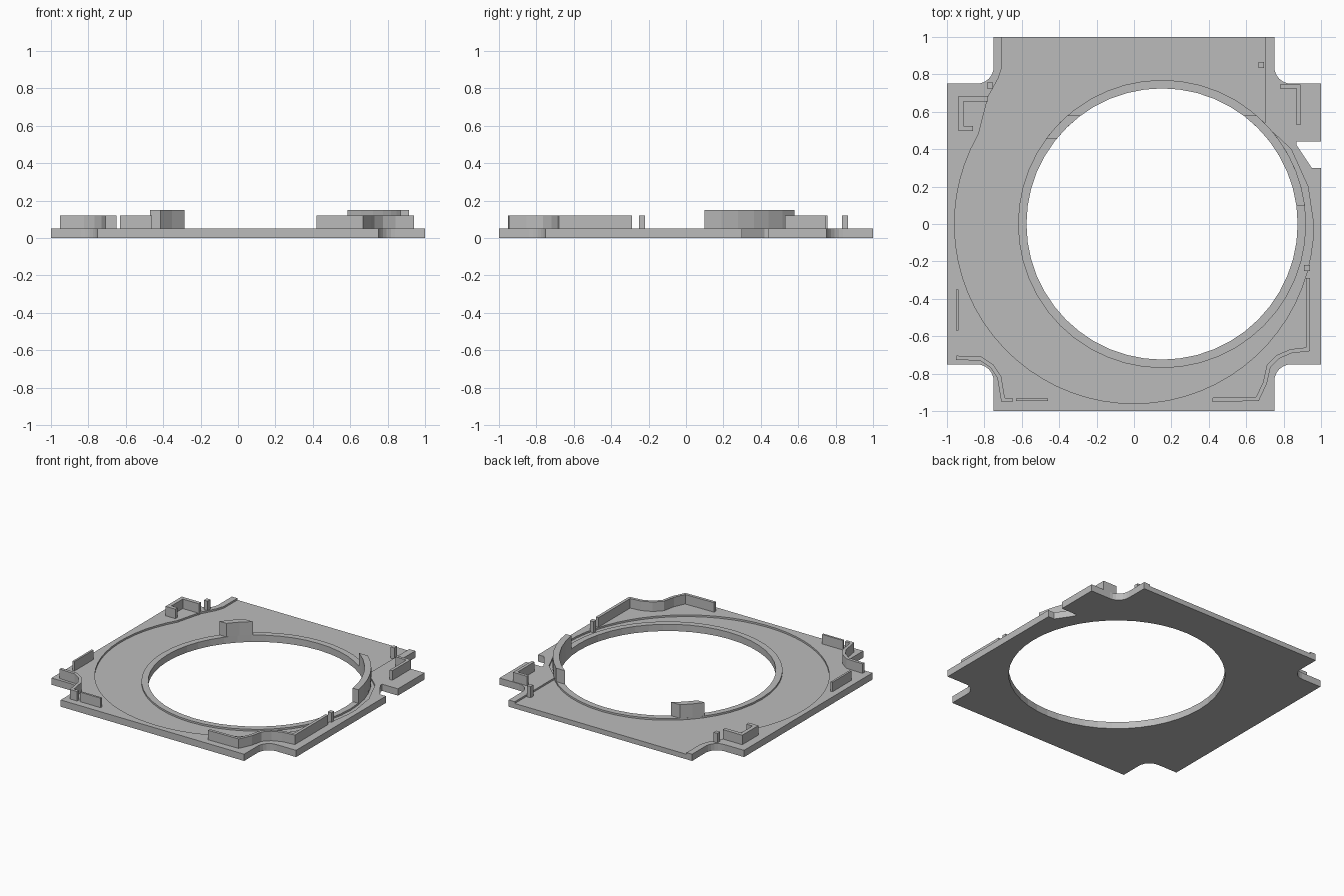
import bpy, bmesh
from math import sin, cos, asin, pi, radians
from mathutils import Vector

cube = bpy.data.objects.get("Cube")
if cube:
    bpy.data.objects.remove(cube, do_unlink=True)

grey = bpy.data.materials.new("light grey")
grey.use_nodes = True
grey.diffuse_color = (0.5, 0.5, 0.5, 1)
grey.node_tree.nodes["Principled BSDF"].inputs["Base Color"].default_value = (0.5, 0.5, 0.5, 1)

THICK, FLOOR, WALL, TALL = 0.05, 0.037, 0.12, 0.15
HOLE_X, R_IN, R_OUT = 0.15, 0.725, 0.77


def prism(name, points, z0, z1):
    """Extrude a flat outline from z0 to z1."""
    bm = bmesh.new()
    face = bm.faces.new([bm.verts.new((x, y, z0)) for x, y in points])
    new = bmesh.ops.extrude_face_region(bm, geom=[face])["geom"]
    verts = [v for v in new if isinstance(v, bmesh.types.BMVert)]
    bmesh.ops.translate(bm, verts=verts, vec=(0, 0, z1 - z0))
    bmesh.ops.recalc_face_normals(bm, faces=bm.faces)
    mesh = bpy.data.meshes.new(name)
    bm.to_mesh(mesh)
    bm.free()
    obj = bpy.data.objects.new(name, mesh)
    obj.data.materials.append(grey)
    bpy.context.collection.objects.link(obj)
    return obj


def arc(cx, cy, r, a0, a1, n):
    return [(cx + r * cos(a0 + (a1 - a0) * i / n), cy + r * sin(a0 + (a1 - a0) * i / n))
            for i in range(n + 1)]


def circle(r, n=48):
    return arc(HOLE_X, 0, r, 0, 2 * pi, n)[:-1]


def cut(obj, cutter):
    mod = obj.modifiers.new("cut", 'BOOLEAN')
    mod.operation = 'DIFFERENCE'
    mod.solver = 'EXACT'
    mod.object = cutter
    cutter.hide_render = True
    cutter.hide_viewport = True
    cutter.display_type = 'WIRE'


def ribbon(name, path, t=0.022, top=WALL):
    """Thin upright wall following a path, with mitred corners."""
    pts = [Vector(p) for p in path]
    left, right = [], []
    for i, p in enumerate(pts):
        d0 = (p - pts[i - 1]).normalized() if i else (pts[1] - p).normalized()
        d1 = (pts[i + 1] - p).normalized() if i < len(pts) - 1 else d0
        n0, n1 = Vector((-d0.y, d0.x)), Vector((-d1.y, d1.x))
        m = (n0 + n1).normalized()
        off = m * (t / 2 / m.dot(n0))
        left.append(p + off)
        right.append(p - off)
    return prism(name, left + right[::-1], FLOOR - 0.01, top)


# Base plate outline: square with rounded corner notches and a side slot
S, R = 0.75, 0.09
C = S + R
outline = []
for k, (sx, sy) in enumerate([(1, 1), (-1, 1), (-1, -1), (1, -1)]):
    corner = [(1, S)] + arc(C, C, R, 1.5 * pi, pi, 6) + [(S, 1)]
    corner = [(x * sx, y * sy) for x, y in corner]
    outline += corner if k % 2 == 0 else corner[::-1]
outline += [(1, 0.30), (0.95, 0.30), (0.87, 0.42), (0.87, 0.44), (1, 0.44)]
plate = prism("base_plate", outline, 0, THICK)

# Shallow round recess that opens to the back edge
recess = arc(0, 0, 0.96, radians(150), radians(360), 40)
recess += [(0.93, 0.20), (0.84, 0.40), (0.70, 0.53), (0.70, 1.1), (-0.705, 1.1),
           (-0.705, 0.84), (-0.725, 0.78), (-0.78, 0.68)]
cut(plate, prism("recess_cutter", recess, FLOOR, 0.1))
cut(plate, prism("hole_cutter", circle(R_OUT), -0.1, 0.2))

# Rim around the opening
rim = prism("opening_rim", circle(R_OUT), 0, THICK)
cut(rim, prism("rim_cutter", circle(R_IN), -0.1, 0.2))


# Tall curved guides standing on the rim
def guide(name, y0, y1, side, n):
    def edge(r):
        pts = arc(0, 0, r, asin(y0 / r), asin(y1 / r), n)
        return [(HOLE_X + side * x, y) for x, y in pts]
    prism(name, edge(R_IN) + edge(R_OUT)[::-1], THICK, TALL)


guide("right_guide", 0.455, 0.58, -1, 2)
guide("left_guide", 0.10, 0.58, 1, 6)

# Thin locating walls near the corners
ribbon("front_left_wall", [(0.93, -0.29), (0.93, -0.67), (0.84, -0.68), (0.77, -0.71),
                           (0.72, -0.76), (0.70, -0.85), (0.66, -0.935), (0.42, -0.94)])
ribbon("front_right_wall", [(-0.95, -0.715), (-0.82, -0.72), (-0.76, -0.76),
                            (-0.72, -0.82), (-0.70, -0.94), (-0.65, -0.94)])
ribbon("front_right_short_wall", [(-0.63, -0.94), (-0.46, -0.94)], 0.015)
ribbon("right_side_wall", [(-0.945, -0.35), (-0.945, -0.57)], 0.015)
ribbon("back_right_wall", [(-0.78, 0.67), (-0.925, 0.67), (-0.925, 0.51), (-0.86, 0.51)], 0.028)
ribbon("back_left_wall", [(0.78, 0.735), (0.88, 0.735), (0.88, 0.53)])

# Small posts
for name, x, y in [("back_right_post", -0.77, 0.74), ("back_left_post", 0.68, 0.85),
                   ("left_side_post", 0.925, -0.235)]:
    ribbon(name, [(x, y - 0.016), (x, y + 0.016)], 0.03)
